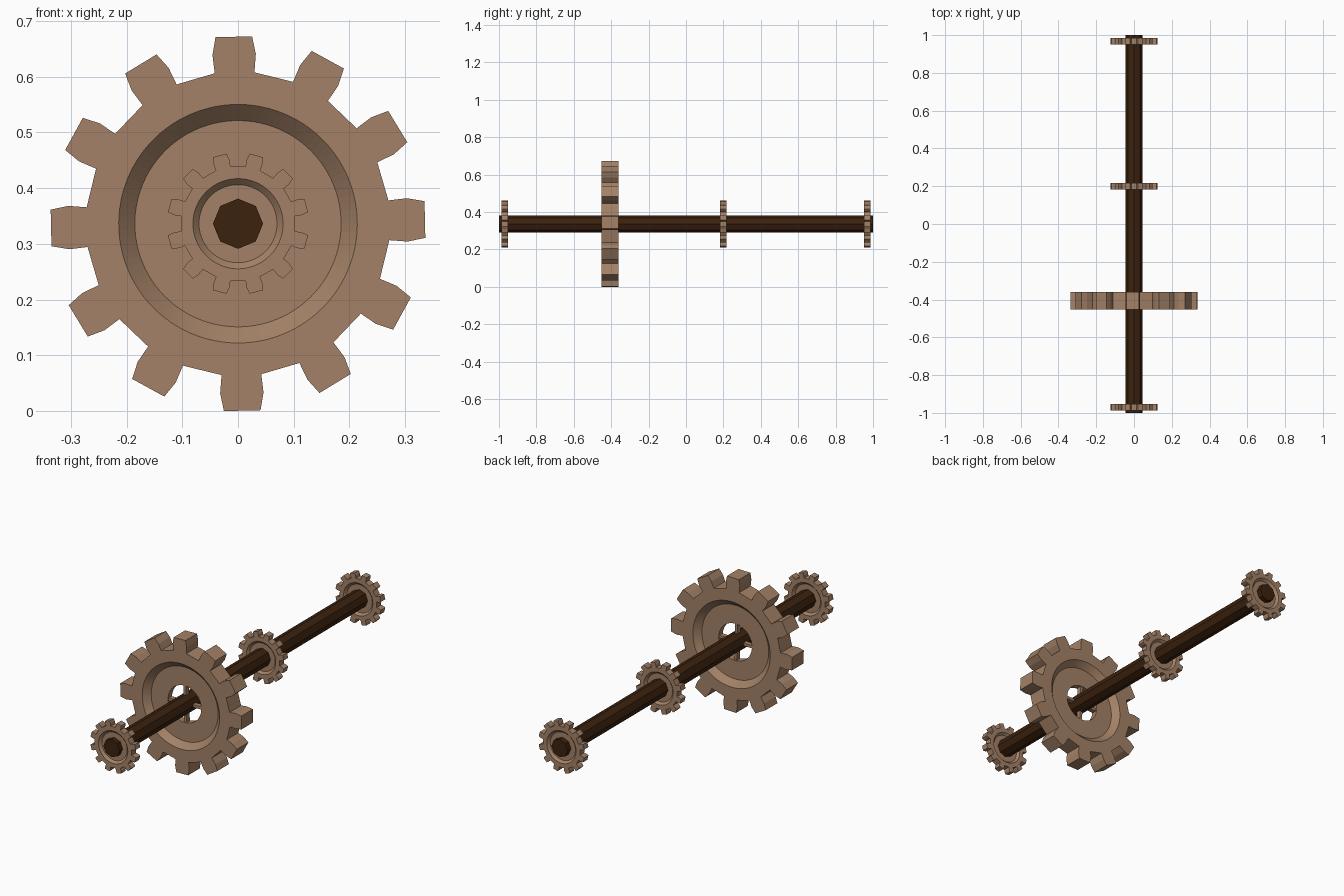
import bpy, bmesh, math
from math import sin, cos, pi, radians

if "Cube" in bpy.data.objects:
    bpy.data.objects.remove(bpy.data.objects["Cube"])

CZ = 0.336  # axle height


def material(name, color):
    m = bpy.data.materials.new(name)
    m.diffuse_color = (*color, 1)
    m.use_nodes = True
    m.node_tree.nodes["Principled BSDF"].inputs["Base Color"].default_value = m.diffuse_color
    return m


tan_wood = material("tan wood", (0.37, 0.222, 0.135))
dark_wood = material("dark brown wood", (0.045, 0.016, 0.0045))


def finish(bm, name, mat):
    bmesh.ops.recalc_face_normals(bm, faces=bm.faces[:])
    me = bpy.data.meshes.new(name)
    bm.to_mesh(me)
    bm.free()
    me.materials.append(mat)
    ob = bpy.data.objects.new(name, me)
    bpy.context.collection.objects.link(ob)
    return ob


# One tooth: (angle in degrees, radius), including the root arc after it
TOOTH = [(-7.5, 0.273), (-7.3, 0.306), (-5.6, 0.337), (5.6, 0.337),
         (7.3, 0.306), (7.5, 0.273), (12.5, 0.271), (17.5, 0.271)]
TEETH = 12
N = TEETH * len(TOOTH)


def gear(name, y, scale, phase, spokes=False):
    bm = bmesh.new()
    outline = [(radians(30 * i + a), r) for i in range(TEETH) for a, r in TOOTH]

    def circle(r):
        return [(radians(-9.375) + 2 * pi * k / N, r) for k in range(N)]

    # Closed section: front rim, dished recess, hub hole, back recess, back rim
    h, web = 0.0455, 0.016
    section = [(outline, -h), (circle(0.214), -h), (circle(0.185), -web), (circle(0.092), -web),
               (circle(0.092), web), (circle(0.185), web), (circle(0.214), h), (outline, h)]
    ph = radians(phase)
    rings = [[bm.verts.new((r * scale * cos(a + ph), y + d * scale, CZ + r * scale * sin(a + ph)))
              for a, r in pts] for pts, d in section]
    for j, ra in enumerate(rings):
        rb = rings[(j + 1) % len(rings)]
        for k in range(N):
            n = (k + 1) % N
            bm.faces.new((ra[k], ra[n], rb[n], rb[k]))
    # Small spokes between hole and axle
    if spokes:
        for s in range(4):
            a = ph + s * pi / 2
            v = bmesh.ops.create_cube(bm, size=1)["verts"]
            for p in v:
                rad, t, d = 0.068 + p.co.x * 0.06, p.co.z * 0.014, p.co.y * 0.024
                p.co = (rad * cos(a) - t * sin(a), y + d, CZ + rad * sin(a) + t * cos(a))
    return finish(bm, name, tan_wood)


gear("large_gear", -0.406, 1.0, 1.3, True)
for nm, y in (("front_small_gear", -0.97), ("middle_small_gear", 0.2), ("rear_small_gear", 0.968)):
    gear(nm, y, 0.378, 15)

# Eight-sided axle
bm = bmesh.new()
ends = [[bm.verts.new((0.045 * cos(k * pi / 4), y, CZ + 0.045 * sin(k * pi / 4))) for k in range(8)]
        for y in (-1, 1)]
for e in ends:
    bm.faces.new(e)
for k in range(8):
    n = (k + 1) % 8
    bm.faces.new((ends[0][k], ends[0][n], ends[1][n], ends[1][k]))
finish(bm, "axle", dark_wood)
